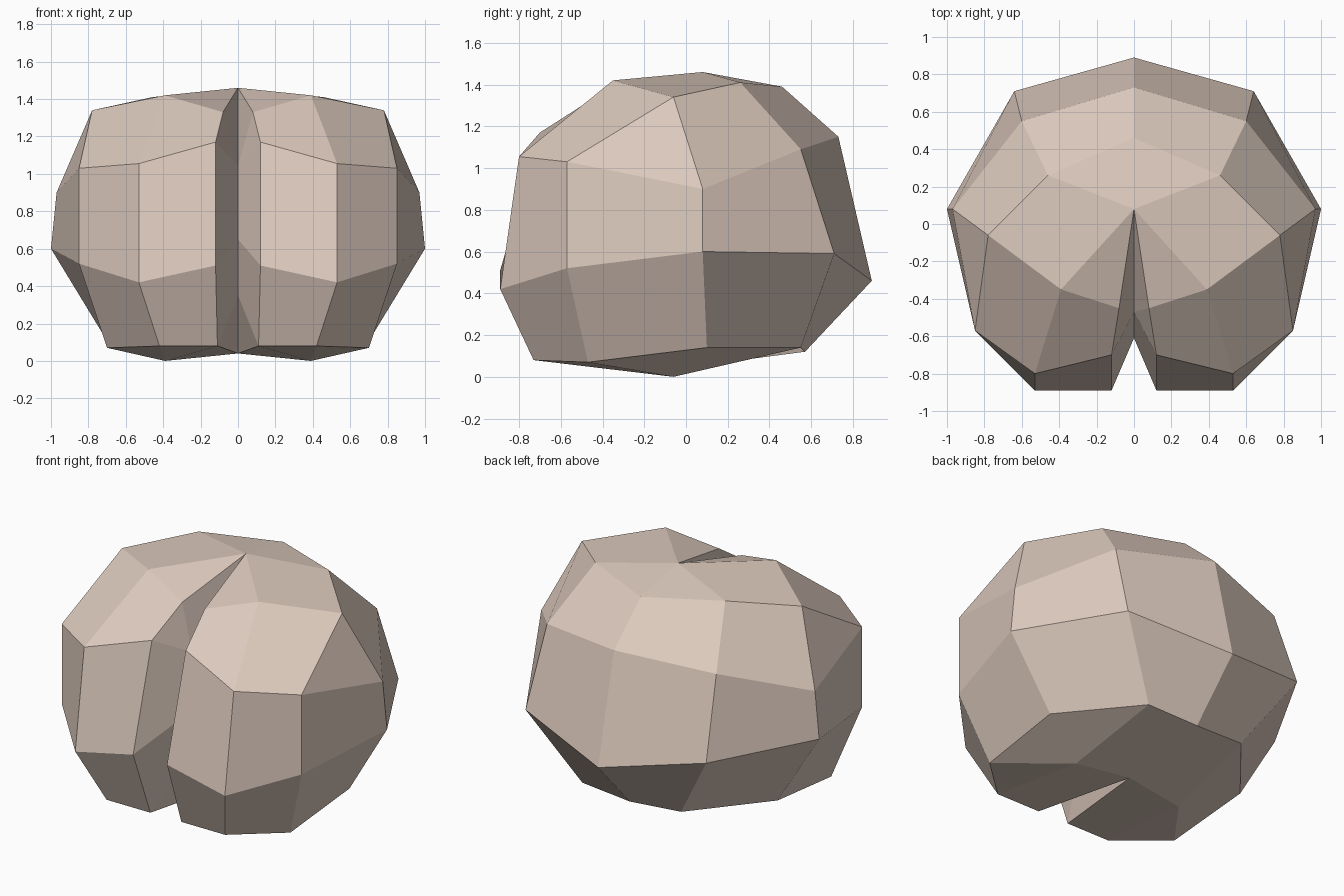
import bpy
import bmesh
from mathutils import Vector

default_cube = bpy.data.objects.get("Cube")
if default_cube:
    bpy.data.objects.remove(default_cube, do_unlink=True)


def make_material(name, colour):
    material = bpy.data.materials.new(name)
    material.use_nodes = True
    material.diffuse_color = colour
    shader = material.node_tree.nodes["Principled BSDF"]
    shader.inputs["Base Color"].default_value = colour
    shader.inputs["Roughness"].default_value = 0.8
    return material


def add_ring(bm, points):
    """Turn a list of positions into mesh vertices."""
    return [bm.verts.new(Vector(point)) for point in points]


def bridge(bm, upper, lower):
    """Join two rings of equal length with a band of quads."""
    for i in range(len(upper) - 1):
        bm.faces.new((upper[i], lower[i], lower[i + 1], upper[i + 1]))


bm = bmesh.new()

# Half cross-sections, from the groove valley around the side to the back
upper = add_ring(bm, [(0, -.47, 1.04), (.12, -.7, 1.17), (.53, -.8, 1.055),
                      (.85, -.57, 1.03), (.97, .08, .9), (.6, .55, 1.09),
                      (0, .73, 1.15)])
middle = add_ring(bm, [(0, -.61, .65), (.12, -.89, .51), (.53, -.89, .42),
                       (.85, -.57, .52), (1, .08, .6), (.64, .71, .59),
                       (0, .89, .46)])
lower = add_ring(bm, [(0, -.5, .35), (.11, -.73, .08), (.42, -.73, .08),
                      (.7, -.47, .07), (.72, .1, .14), (.35, .55, .14),
                      (0, .57, .12)])
bridge(bm, upper, middle)
bridge(bm, middle, lower)

# Rounded crown, meeting at a peak where the groove begins
crown = add_ring(bm, [(.08, -.45, 1.33), (.39, -.35, 1.42), (.78, -.06, 1.34),
                      (.46, .26, 1.41), (0, .46, 1.39)])
peak = bm.verts.new((0, .08, 1.46))
valley, groove_edge, front, corner, side, back_corner, back = upper
lip, front_top, side_top, back_top, rear_top = crown
for face in (
    (peak, lip, valley),
    (lip, groove_edge, valley),
    (lip, front_top, front, groove_edge),
    (front_top, side_top, corner, front),
    (side_top, side, corner),
    (side_top, back_top, back_corner, side),
    (back_top, rear_top, back, back_corner),
    (peak, front_top, lip),
    (peak, back_top, side_top, front_top),
    (peak, rear_top, back_top),
):
    bm.faces.new(face)

# Shallow underside, with one low point under each lobe
low_point = bm.verts.new((.39, -.06, 0))
base = bm.verts.new((0, -.04, .04))
valley, groove_edge, front, corner, side, back_corner, back = lower
for face in (
    (valley, groove_edge, base),
    (groove_edge, front, low_point, base),
    (front, corner, low_point),
    (corner, side, back_corner, low_point),
    (back_corner, back, base, low_point),
):
    bm.faces.new(face)

# Mirror the half into two lobes and orient the surface outward
geometry = bm.verts[:] + bm.edges[:] + bm.faces[:]
bmesh.ops.mirror(bm, geom=geometry, axis='X', merge_dist=0.001)
bmesh.ops.remove_doubles(bm, verts=bm.verts[:], dist=0.001)
bmesh.ops.recalc_face_normals(bm, faces=bm.faces[:])

mesh = bpy.data.meshes.new("two_lobed_body")
bm.to_mesh(mesh)
bm.free()
mesh.materials.append(make_material("pale_beige", (.72, .59, .51, 1)))
body = bpy.data.objects.new("two_lobed_body", mesh)
bpy.context.scene.collection.objects.link(body)
